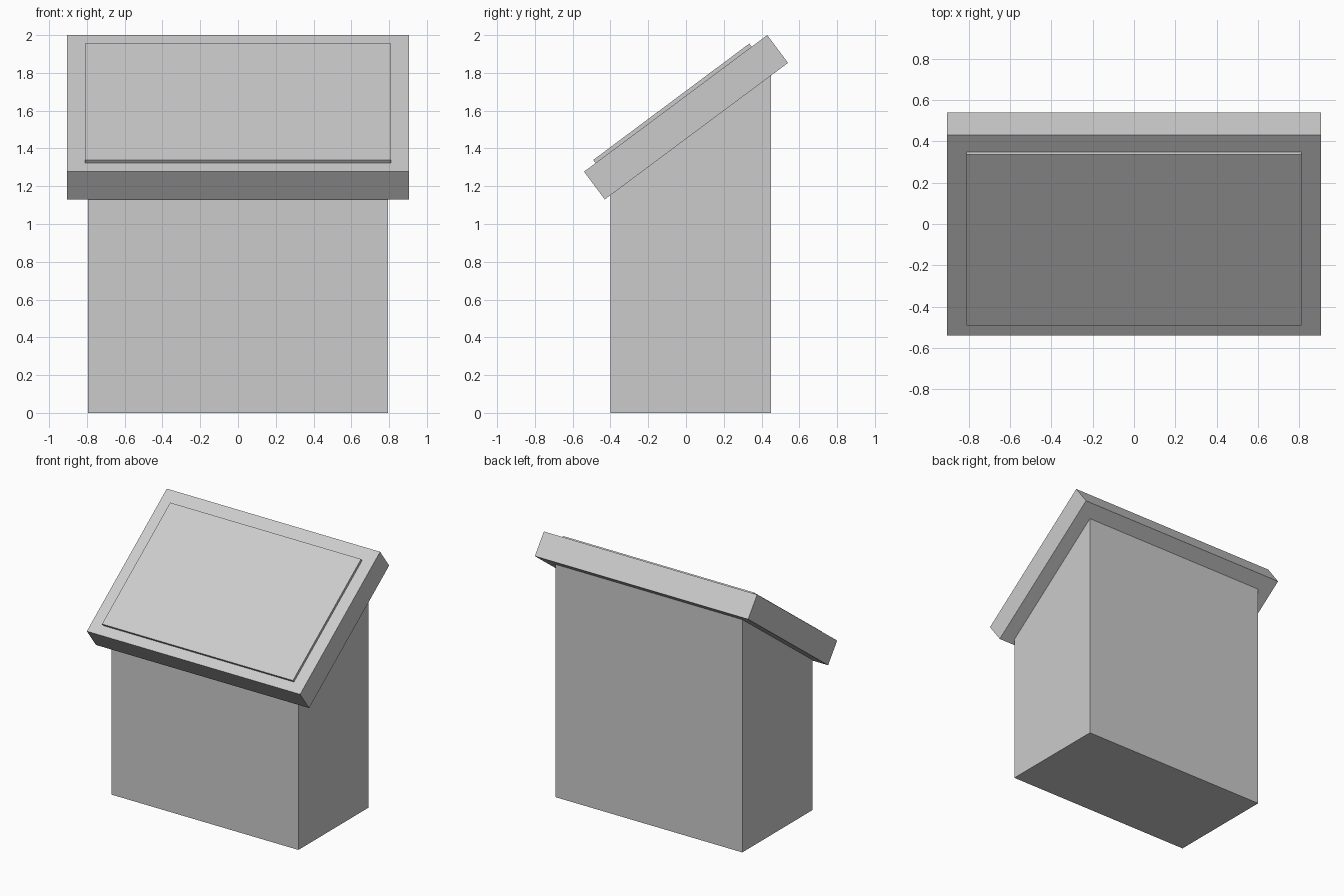
import bpy
import bmesh

cube = bpy.data.objects.get("Cube")
if cube:
    bpy.data.objects.remove(cube, do_unlink=True)

grey = bpy.data.materials.new("light_grey")
grey.use_nodes = True
COLOUR = (0.6, 0.6, 0.6, 1)
grey.diffuse_color = COLOUR
grey.node_tree.nodes["Principled BSDF"].inputs["Base Color"].default_value = COLOUR


def extruded(name, profile, half_width):
    """Extrude a closed (y, z) profile symmetrically along x."""
    bm = bmesh.new()
    face = bm.faces.new([bm.verts.new((-half_width, y, z)) for y, z in profile])
    result = bmesh.ops.extrude_face_region(bm, geom=[face])
    moved = [v for v in result["geom"] if isinstance(v, bmesh.types.BMVert)]
    bmesh.ops.translate(bm, verts=moved, vec=(2 * half_width, 0, 0))
    bmesh.ops.recalc_face_normals(bm, faces=bm.faces)
    mesh = bpy.data.meshes.new(name)
    bm.to_mesh(mesh)
    bm.free()
    mesh.materials.append(grey)
    obj = bpy.data.objects.new(name, mesh)
    bpy.context.collection.objects.link(obj)
    return obj


# Upright body, its sloping top tucked just inside the slab
extruded("body", [(-0.40, 0), (0.45, 0), (0.45, 1.80), (-0.40, 1.166)], 0.793)

# Thick tilted top slab
extruded("top_slab", [(-0.54, 1.277), (-0.43, 1.13), (0.54, 1.853), (0.43, 2.0)], 0.905)

# Thin raised panel on the slope
extruded("raised_panel", [(-0.491, 1.339), (-0.476, 1.319), (0.35, 1.935), (0.335, 1.955)], 0.81)
